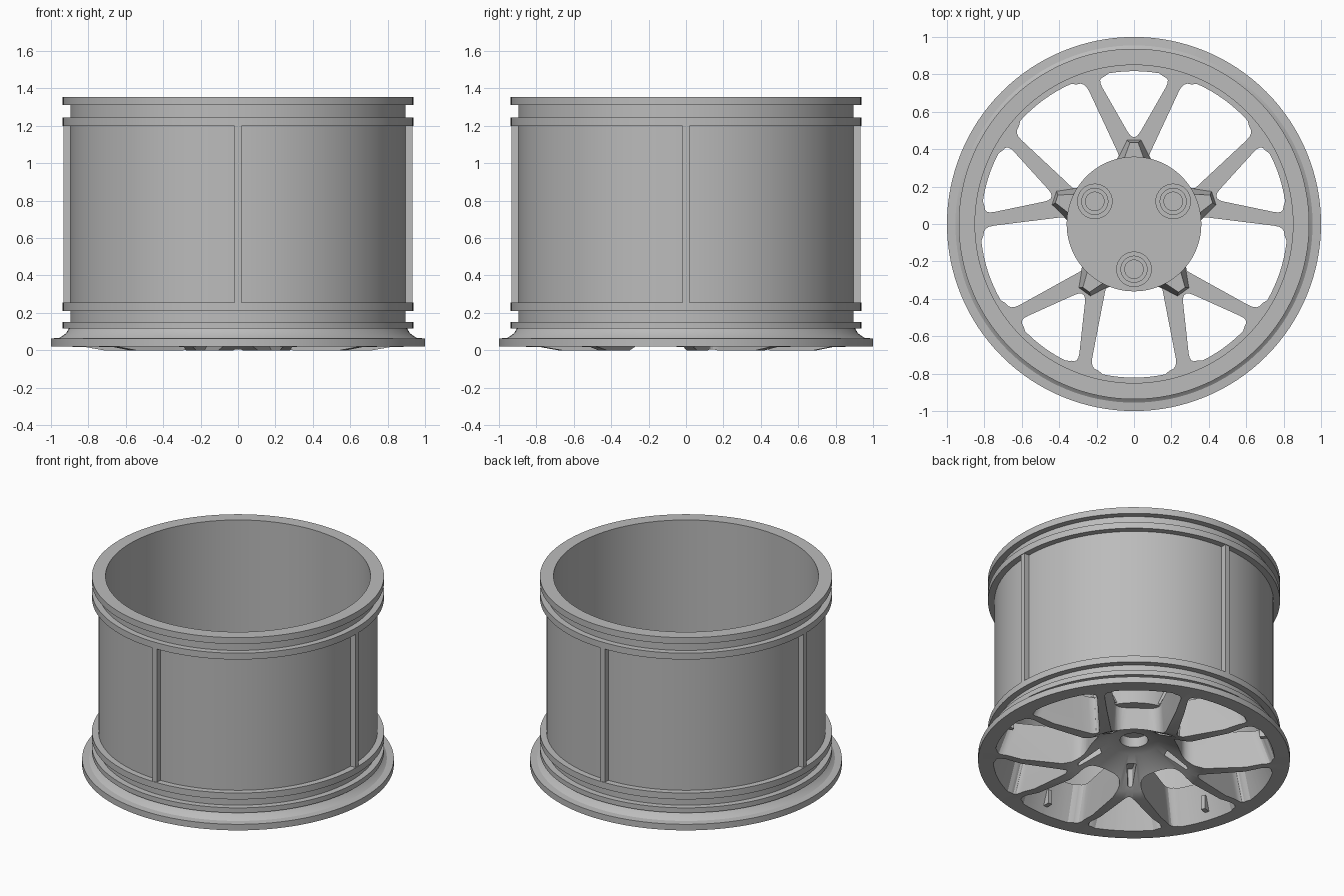
import bpy, bmesh, math
from mathutils import Vector, Matrix

cube = bpy.data.objects.get("Cube")
if cube:
    bpy.data.objects.remove(cube, do_unlink=True)

GREY = (0.5, 0.5, 0.5, 1)
mat = bpy.data.materials.new("plain grey")
mat.use_nodes = True
mat.diffuse_color = GREY
for node in mat.node_tree.nodes:
    if node.type == 'BSDF_PRINCIPLED':
        node.inputs["Base Color"].default_value = GREY

FLOOR = 0.26      # inner side of the spokes
HUB_TOP = 0.36


def finish(name, bm):
    """Turn a bmesh into a grey object."""
    bmesh.ops.recalc_face_normals(bm, faces=bm.faces[:])
    mesh = bpy.data.meshes.new(name)
    bm.to_mesh(mesh)
    bm.free()
    mesh.materials.append(mat)
    ob = bpy.data.objects.new(name, mesh)
    bpy.context.collection.objects.link(ob)
    return ob


def smooth(ob):
    bpy.ops.object.select_all(action='DESELECT')
    ob.select_set(True)
    bpy.context.view_layer.objects.active = ob
    bpy.ops.object.shade_smooth_by_angle(angle=math.radians(25))


def lathe(name, profile, closed=False, steps=96, at=(0, 0)):
    """Revolve (radius, height) points about a vertical axis."""
    bm = bmesh.new()
    vs = [bm.verts.new((r, 0, z)) for r, z in profile]
    pairs = list(zip(vs, vs[1:])) + ([(vs[-1], vs[0])] if closed else [])
    edges = [bm.edges.new(p) for p in pairs]
    bmesh.ops.spin(bm, geom=vs + edges, cent=(0, 0, 0), axis=(0, 0, 1),
                   angle=math.tau, steps=steps)
    bmesh.ops.remove_doubles(bm, verts=bm.verts[:], dist=0.0005)
    bmesh.ops.translate(bm, verts=bm.verts[:], vec=(*at, 0))
    return finish(name, bm)


def rounded(points, radius, n=5):
    """Round every corner of a 2D polygon."""
    out = []
    pts = [Vector(p) for p in points]
    for i, p in enumerate(pts):
        a = p + (pts[i - 1] - p).normalized() * radius
        b = p + (pts[(i + 1) % len(pts)] - p).normalized() * radius
        for k in range(n + 1):
            t = k / n
            out.append(a * (1 - t) ** 2 + p * 2 * t * (1 - t) + b * t * t)
    return out


def window(inner, outer, radius):
    """Mirrored outline: inner half-corner, outer half-corner, arched outside."""
    (ix, iy), (ox, oy) = inner, outer
    pts = [(ix, iy), (ox, oy), (-ox, oy)] + ([(-ix, iy)] if ix else [])
    out = rounded(pts, radius)
    # push the outer edge out to an arc
    r = math.hypot(ox, oy)
    bulge = r - oy
    arc = []
    for p in out:
        if p.y > oy - 0.001:
            p = Vector((p.x, oy + bulge * (1 - (p.x / ox) ** 2)))
        arc.append(p)
    # fill in the long outer edge with extra points
    cut = 12
    a, b = arc[cut - 1], arc[cut]
    mid = [Vector((x, oy + bulge * (1 - (x / ox) ** 2)))
           for x in (a.x + (b.x - a.x) * k / 8 for k in range(1, 8))]
    return arc[:cut] + mid + arc[cut:]


def add_loft(bm, low, high, z0, z1, angle):
    """Closed tapered prism between two outlines, turned about z."""
    rot = Matrix.Rotation(angle, 3, 'Z')
    a = [bm.verts.new(rot @ Vector((p.x, p.y, z0))) for p in low]
    b = [bm.verts.new(rot @ Vector((p.x, p.y, z1))) for p in high]
    bm.faces.new(a[::-1])
    bm.faces.new(b)
    for i in range(len(a)):
        j = (i + 1) % len(a)
        bm.faces.new((a[i], a[j], b[j], b[i]))


# wheel body: dished face, outer lip, bead grooves and hollow barrel
GROOVE, BEAD = 0.895, 0.937
body = lathe("wheel_body", [
    (0, 0.24), (0.09, 0.24), (0.09, 0.17), (0.16, 0.16), (0.4, 0.02),
    (0.46, 0), (0.72, 0), (0.82, 0.018), (1, 0.02), (1, 0.063), (0.955, 0.066),
    (0.92, 0.09), (0.905, 0.115), (BEAD, 0.115), (BEAD, 0.15), (GROOVE, 0.15),
    (GROOVE, 0.21), (BEAD, 0.21), (BEAD, 0.255), (GROOVE, 0.255),
    (GROOVE, 1.2), (BEAD, 1.2), (BEAD, 1.245), (GROOVE, 1.245),
    (GROOVE, 1.31), (BEAD, 1.31), (BEAD, 1.355), (0.85, 1.355),
    (0.85, FLOOR), (0, FLOOR)], steps=128)

# tapered windows: narrow ones inside each spoke pair, wide ones between pairs
cut = bmesh.new()
narrow = (window((0, 0.41), (0.27, 0.88), 0.07), window((0, 0.435), (0.2, 0.785), 0.07))
wide = (window((0.155, 0.29), (0.26, 0.88), 0.07), window((0.14, 0.29), (0.235, 0.78), 0.07))
slot = rounded([(-0.03, 0.22), (0.03, 0.22), (0.015, 0.37), (-0.015, 0.37)], 0.01)
for k in range(5):
    turn = math.tau * k / 5
    add_loft(cut, *narrow, -0.03, FLOOR + 0.02, turn)
    add_loft(cut, *wide, -0.03, FLOOR + 0.02, turn + math.pi)
    add_loft(cut, slot, slot, -0.05, 0.17, turn)
cutter = finish("window_cutter", cut)
cutter.hide_render = True
mod = body.modifiers.new("windows", 'BOOLEAN')
mod.operation = 'DIFFERENCE'
mod.solver = 'EXACT'
mod.object = cutter
bpy.context.view_layer.objects.active = body
bpy.ops.object.modifier_apply(modifier=mod.name)
bpy.data.objects.remove(cutter, do_unlink=True)
smooth(body)

# hub plate over the spoke roots
hub = lathe("hub_plate", [(0, FLOOR - 0.02), (0.36, FLOOR - 0.02),
                          (0.36, HUB_TOP), (0, HUB_TOP)])
smooth(hub)

# three ring bosses with pins on the hub
for k in range(3):
    ang = -math.pi / 2 + math.tau * k / 3
    at = (0.242 * math.cos(ang), 0.242 * math.sin(ang))
    ring = lathe("hub_boss", [(0.07, HUB_TOP - 0.01), (0.095, HUB_TOP - 0.01),
                              (0.095, HUB_TOP + 0.02), (0.07, HUB_TOP + 0.02)],
                 closed=True, steps=32, at=at)
    pin = lathe("hub_pin", [(0, HUB_TOP - 0.01), (0.052, HUB_TOP - 0.01),
                            (0.052, HUB_TOP + 0.02), (0, HUB_TOP + 0.02)],
                steps=32, at=at)
    smooth(ring)
    smooth(pin)

# wedge brackets from the spoke pairs up to the hub
bm = bmesh.new()
foot = [Vector(p) for p in ((-0.1, 0.33), (0.1, 0.33), (0.04, 0.45), (-0.04, 0.45))]
head = [Vector(p) for p in ((-0.06, 0.33), (0.06, 0.33), (0.022, 0.435), (-0.022, 0.435))]
for k in range(5):
    add_loft(bm, foot, head, FLOOR - 0.01, HUB_TOP - 0.01, math.tau * k / 5)
finish("hub_brackets", bm)


def box_ring(name, count, size, radius, z, start):
    """Boxes spaced evenly around the wheel."""
    bm = bmesh.new()
    for k in range(count):
        m = (Matrix.Rotation(start + math.tau * k / count, 4, 'Z')
             @ Matrix.Translation((0, radius, z)) @ Matrix.Diagonal((*size, 1)))
        bmesh.ops.create_cube(bm, size=1, matrix=m)
    return finish(name, bm)


# upright ribs on the barrel, small fins on the sloped wall of the wide windows
box_ring("barrel_ribs", 4, (0.036, 0.06, 0.98), 0.903, 0.728, 0)
box_ring("window_fins", 5, (0.03, 0.05, 0.1), 0.86, 0.12, math.pi)
